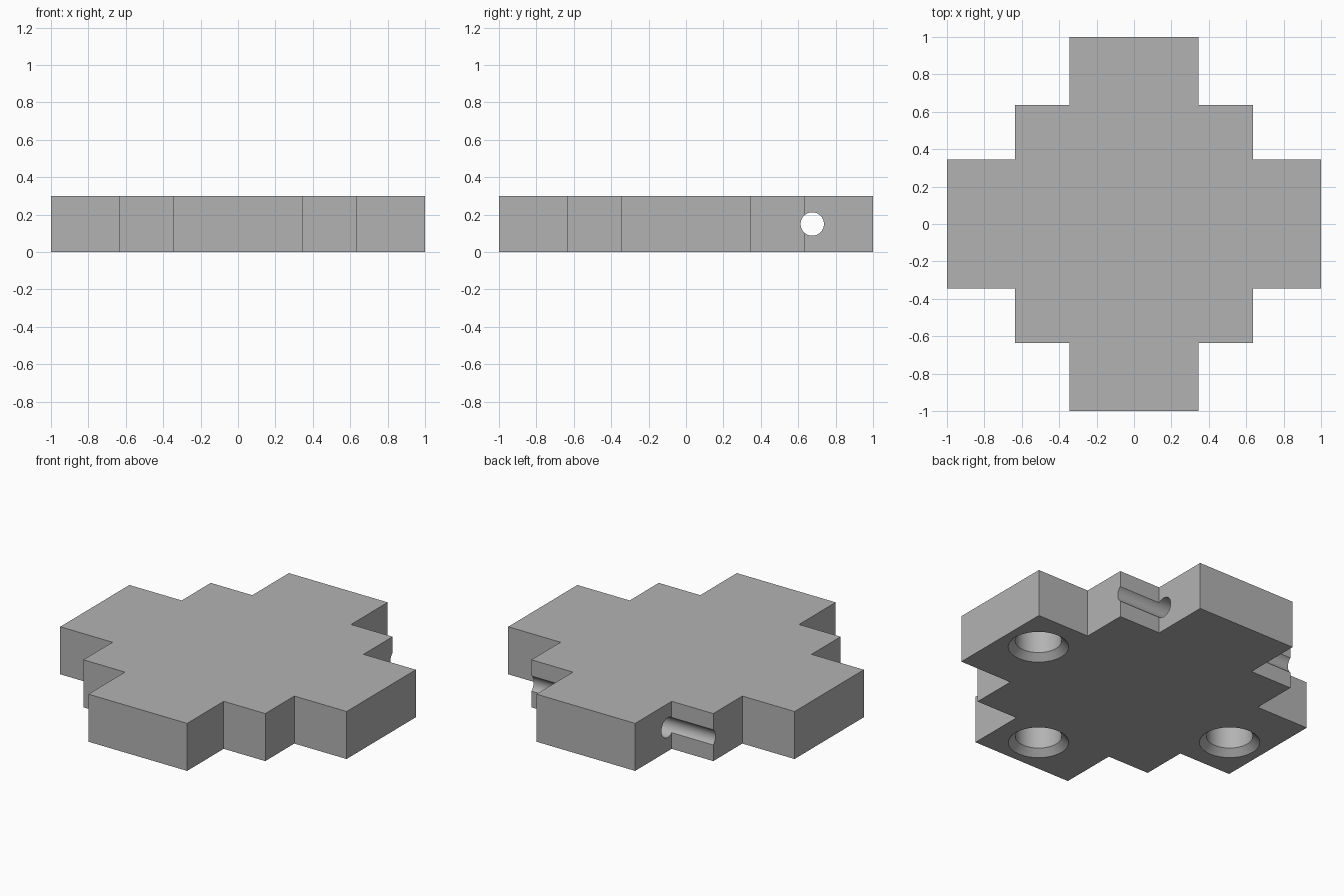
import bpy, bmesh, math
from mathutils import Matrix

cube = bpy.data.objects.get("Cube")
if cube:
    bpy.data.objects.remove(cube, do_unlink=True)

ARM, STEP, END, THICK = 0.345, 0.635, 1.0, 0.30

grey = bpy.data.materials.new("plain grey")
grey.use_nodes = True
colour = (0.45, 0.45, 0.45, 1)
grey.diffuse_color = colour
grey.node_tree.nodes["Principled BSDF"].inputs["Base Color"].default_value = colour


def make_object(name, bm):
    bmesh.ops.recalc_face_normals(bm, faces=bm.faces)
    mesh = bpy.data.meshes.new(name)
    bm.to_mesh(mesh)
    bm.free()
    mesh.materials.append(grey)
    ob = bpy.data.objects.new(name, mesh)
    bpy.context.collection.objects.link(ob)
    return ob


def add_cone(bm, r1, r2, depth, matrix):
    bmesh.ops.create_cone(bm, cap_ends=True, segments=64, radius1=r1,
                          radius2=r2, depth=depth, matrix=matrix)


def lathe(name, profile, x, y):
    """Spin an (r, z) profile that starts and ends on the axis."""
    bm = bmesh.new()
    verts = [bm.verts.new((r, 0, z)) for r, z in profile]
    edges = [bm.edges.new(pair) for pair in zip(verts, verts[1:])]
    bmesh.ops.spin(bm, geom=verts + edges, cent=(0, 0, 0), axis=(0, 0, 1),
                   angle=math.tau, steps=64)
    bmesh.ops.remove_doubles(bm, verts=bm.verts, dist=1e-4)
    bmesh.ops.translate(bm, verts=bm.verts, vec=(x, y, 0))
    return make_object(name, bm)


# Stepped cross plate: one quarter outline turned four times, then extruded
quarter = [(END, -ARM), (END, ARM), (STEP, ARM), (STEP, STEP), (ARM, STEP)]
bm = bmesh.new()
outline = []
for k in range(4):
    turn = Matrix.Rotation(k * math.pi / 2, 2)
    for x, y in quarter:
        px = turn[0][0] * x + turn[0][1] * y
        py = turn[1][0] * x + turn[1][1] * y
        outline.append(bm.verts.new((px, py, 0)))
base = bm.faces.new(outline)
top = bmesh.ops.extrude_face_region(bm, geom=[base])["geom"]
bmesh.ops.translate(bm, vec=(0, 0, THICK),
                    verts=[g for g in top if isinstance(g, bmesh.types.BMVert)])
plate = make_object("stepped_plate", bm)

# Cross bore through the back arm, leaving grooves in the step walls
bm = bmesh.new()
add_cone(bm, 0.0625, 0.0625, 2.4,
         Matrix.Translation((0, 0.675, THICK / 2)) @ Matrix.Rotation(math.pi / 2, 4, 'Y'))
cutters = [make_object("bore_cutter", bm)]

# Chamfered blind pockets in the underside of three arms
pocket = [(0, -0.05), (0.223, -0.05), (0.133, 0.04), (0.133, 0.22), (0, 0.22)]
for x, y in ((0.77, 0.067), (0.067, -0.77), (-0.77, -0.067)):
    cutters.append(lathe("pocket_cutter", pocket, x, y))

bpy.context.view_layer.objects.active = plate
for cutter in cutters:
    mod = plate.modifiers.new("cut", 'BOOLEAN')
    mod.operation = 'DIFFERENCE'
    mod.solver = 'EXACT'
    mod.object = cutter
    bpy.ops.object.modifier_apply(modifier=mod.name)
    bpy.data.objects.remove(cutter, do_unlink=True)

# Smooth bores, crisp edges
bpy.ops.object.select_all(action='DESELECT')
plate.select_set(True)
bpy.ops.object.shade_smooth_by_angle(angle=math.radians(30))
